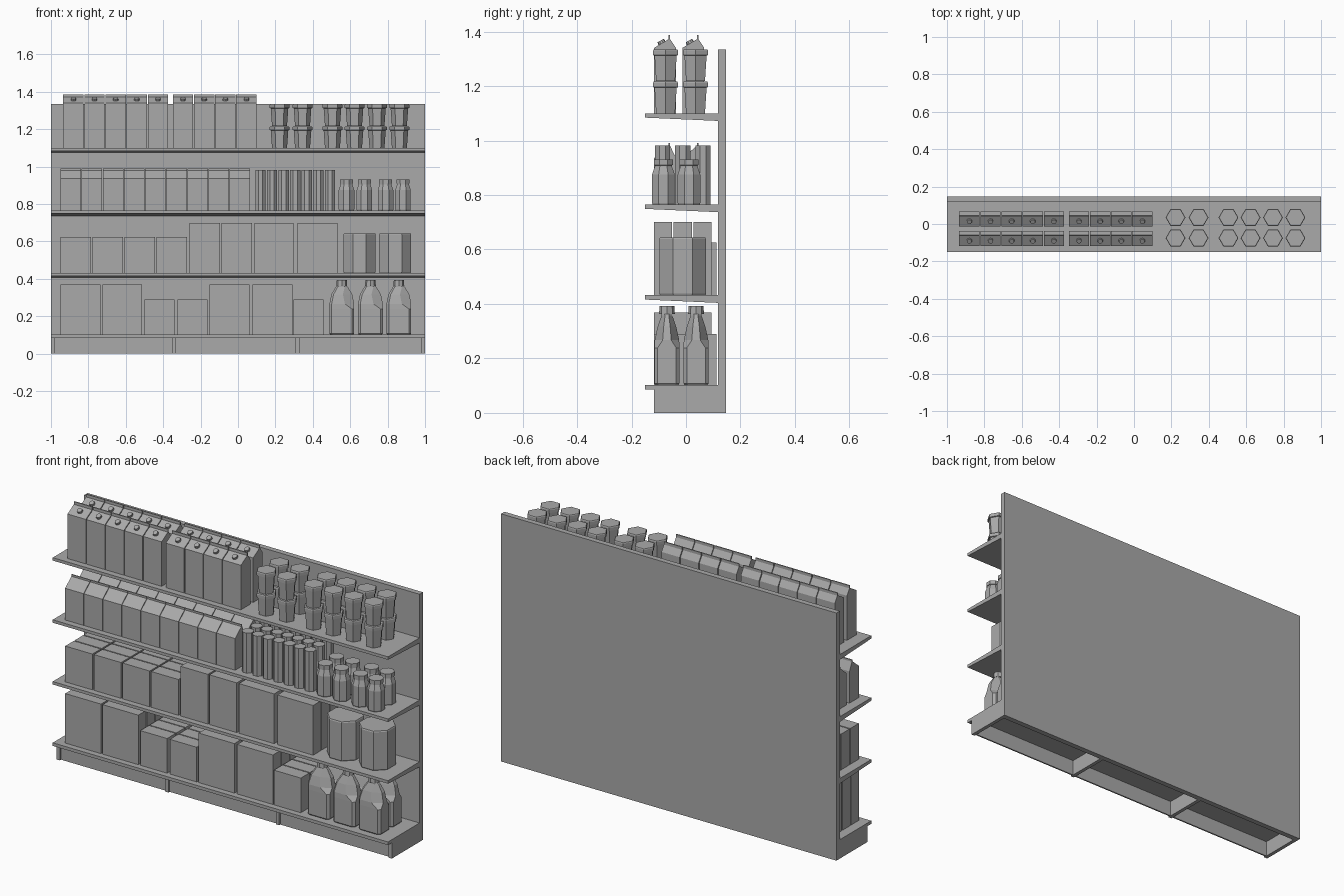
import bpy, bmesh, math
from mathutils import Matrix

cube = bpy.data.objects.get("Cube")
if cube:
    bpy.data.objects.remove(cube, do_unlink=True)

grey = bpy.data.materials.new("matte grey")
grey.use_nodes = True
GREY = (0.4, 0.4, 0.4, 1)
grey.diffuse_color = GREY
grey.node_tree.nodes["Principled BSDF"].inputs["Base Color"].default_value = GREY


def finish(bm, name):
    bmesh.ops.recalc_face_normals(bm, faces=bm.faces)
    mesh = bpy.data.meshes.new(name)
    bm.to_mesh(mesh)
    bm.free()
    mesh.materials.append(grey)
    return mesh


def place(mesh, name, x=0, y=0, z=0):
    obj = bpy.data.objects.new(name, mesh)
    obj.location = (x, y, z)
    bpy.context.collection.objects.link(obj)
    return obj


def loft(bm, rings):
    """Skin a stack of equal-length rings and cap both ends."""
    loops = [[bm.verts.new(p) for p in ring] for ring in rings]
    for a, b in zip(loops, loops[1:]):
        for i in range(len(a)):
            j = (i + 1) % len(a)
            bm.faces.new((a[i], a[j], b[j], b[i]))
    bm.faces.new(loops[0][::-1])
    bm.faces.new(loops[-1])


def extrude_x(bm, profile, x0, x1):
    loft(bm, [[(x, y, z) for y, z in profile] for x in (x0, x1)])


def box(name, x0, x1, y0, y1, z0, z1):
    bm = bmesh.new()
    extrude_x(bm, [(y0, z0), (y1, z0), (y1, z1), (y0, z1)], x0, x1)
    return place(finish(bm, name), name)


def turned(name, sides, profile, turn=0.0):
    """Faceted container from (radius, height) pairs."""
    bm = bmesh.new()
    step = math.tau / sides
    loft(bm, [[(r * math.cos(i * step + turn), r * math.sin(i * step + turn), z)
               for i in range(sides)] for r, z in profile])
    return finish(bm, name)


# Shelving unit
DECK, LOW, MID, HIGH = 0.102, 0.432, 0.765, 1.1
box("back_panel", -1, 1, 0.118, 0.147, 0, 1.335)
box("bottom_deck", -1, 1, -0.15, 0.118, 0.085, DECK)
box("kick_panel", -1, 1, -0.108, -0.1, 0, 0.085)
for x in (-0.99, -0.342, 0.318, 0.99):
    box("base_support", x - 0.01, x + 0.01, -0.118, 0.118, 0, 0.085)
for top in (LOW, MID, HIGH):
    bm = bmesh.new()
    extrude_x(bm, [(-0.15, top), (-0.15, top - 0.016),
                   (0.118, top - 0.028), (0.118, top)], -1, 1)
    place(finish(bm, "shelf"), "shelf")


# Gabled cartons, the taller ones with a screw cap
def carton(name, width, depth, eave, ridge, lip, cap):
    bm = bmesh.new()
    front, back = -depth / 2, depth / 2
    top = depth * 0.2
    extrude_x(bm, [(front, 0), (back, 0), (back, eave), (top + 0.003, ridge), (top + 0.003, lip),
                   (top - 0.003, lip), (top - 0.003, ridge), (front, eave)],
              -width / 2, width / 2)
    if cap:
        slope = math.atan2(ridge - eave, top - front)
        spot = Matrix.Translation((0, (front + top) / 2, (eave + ridge) / 2 + 0.003))
        bmesh.ops.create_cone(bm, cap_ends=True, segments=10, radius1=0.016, radius2=0.013,
                              depth=0.018, matrix=spot @ Matrix.Rotation(slope, 4, "X"))
    return finish(bm, name)


tall = carton("capped_carton", 0.109, 0.08, 0.24, 0.272, 0.287, True)
short = carton("gabled_carton", 0.11, 0.08, 0.171, 0.215, 0.225, False)
for y in (-0.077, 0.027):
    for start, count in ((-0.88, 5), (-0.294, 4)):
        for i in range(count):
            place(tall, "capped_carton", start + i * 0.113, y, HIGH)
    for i in range(9):
        place(short, "gabled_carton", -0.894 + i * 0.113, y, MID)

# Stacked hexagonal tubs
tub = turned("tub", 6, [(0.04, 0), (0.047, 0.094), (0.053, 0.096), (0.053, 0.112),
                        (0.05, 0.116)])
for x in (0.222, 0.345, 0.505, 0.623, 0.743, 0.863):
    for y in (-0.075, 0.035):
        for level in range(2):
            place(tub, "tub", x, y, HIGH + level * 0.118)

# Slim tubes and jars
tube = turned("tube", 8, [(0.03, 0), (0.03, 0.216)], math.pi / 8)
for i in range(7):
    for j in range(3):
        place(tube, "tube", 0.12 + i * 0.062, -0.086 + j * 0.074, MID)
jar = turned("jar", 8, [(0.043, 0), (0.045, 0.006), (0.045, 0.11), (0.034, 0.14),
                        (0.034, 0.144), (0.038, 0.145), (0.038, 0.166)], math.pi / 8)
for x in (0.58, 0.676, 0.789, 0.882):
    for y in (-0.083, 0.011):
        place(jar, "jar", x, y, MID)

# Octagonal canisters
canister = turned("canister", 8, [(0.09, 0), (0.093, 0.006), (0.093, 0.206), (0.09, 0.212)],
                  math.pi / 8)
for x in (0.65, 0.84):
    place(canister, "canister", x, -0.012, LOW)


# Boxed goods, three deep
def box_stack(x, width, base, height, end):
    pitch = (end + 0.118) / 3
    for i in range(3):
        y = -0.118 + i * pitch
        box("packet", x, x + width, y, y + pitch - 0.006, base, base + height)


for i in range(4):
    box_stack(-0.948 + i * 0.171, 0.162, LOW, 0.193, 0.118)
for x, width in ((-0.26, 0.163), (-0.088, 0.163), (0.088, 0.21), (0.318, 0.213)):
    box_stack(x, width, LOW, 0.268, 0.1)
for x in (-0.948, -0.725, -0.152, 0.078):
    box_stack(x, 0.213, DECK, 0.267, 0.1)
for x in (-0.5, -0.324, 0.297):
    box_stack(x, 0.16, DECK, 0.187, 0.118)


# Jugs with a handle pinched out of the right-hand corners
def jug_ring(z, hx, hy, cut, grip):
    return [(-hx, -hy + cut, z), (-hx + cut, -hy, z), (hx - grip, -hy, z),
            (hx, -hy + min(grip, hy * 0.65), z), (hx, hy - min(grip, hy * 0.65), z),
            (hx - grip, hy, z), (-hx + cut, hy, z), (-hx, hy - cut, z)]


bm = bmesh.new()
loft(bm, [jug_ring(*level) for level in (
    (0, 0.061, 0.041, 0.012, 0.012), (0.006, 0.066, 0.046, 0.012, 0.012),
    (0.137, 0.066, 0.046, 0.012, 0.012), (0.165, 0.066, 0.045, 0.012, 0.05),
    (0.215, 0.056, 0.034, 0.012, 0.05), (0.255, 0.032, 0.02, 0.01, 0.016),
    (0.262, 0.024, 0.02, 0.01, 0.01))])
bmesh.ops.create_cone(bm, cap_ends=True, segments=8, radius1=0.029, radius2=0.027, depth=0.03,
                      matrix=Matrix.Translation((0, 0, 0.276)))
jug = finish(bm, "jug")
for x in (0.555, 0.708, 0.86):
    for y in (-0.07, 0.037):
        place(jug, "jug", x, y, DECK)
